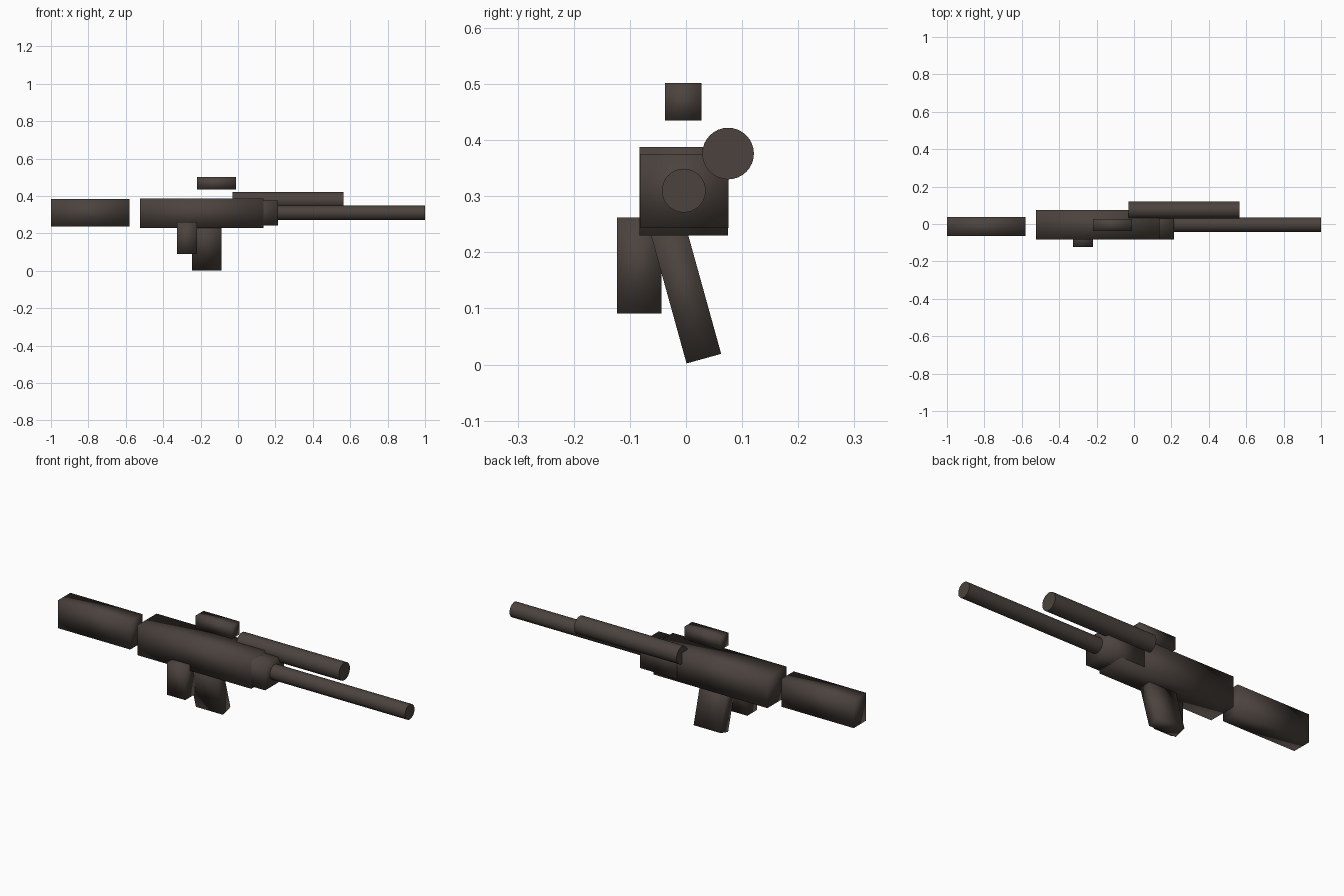
import bpy
import bmesh
import math
from mathutils import Vector

if "Cube" in bpy.data.objects:
    bpy.data.objects.remove(bpy.data.objects["Cube"])

dark = bpy.data.materials.new("dark_brown")
dark.diffuse_color = (0.07, 0.055, 0.047, 1)
dark.use_nodes = True
dark.node_tree.nodes["Principled BSDF"].inputs["Base Color"].default_value = dark.diffuse_color


def finish(obj, name):
    obj.name = name
    obj.data.materials.append(dark)
    for p in obj.data.polygons:
        p.use_smooth = True
    return obj


def box(name, x, y, z):
    """Box from (min, max) ranges on each axis."""
    mesh = bpy.data.meshes.new(name)
    obj = bpy.data.objects.new(name, mesh)
    bpy.context.collection.objects.link(obj)
    bm = bmesh.new()
    bmesh.ops.create_cube(bm, size=1)
    lo, hi = Vector((x[0], y[0], z[0])), Vector((x[1], y[1], z[1]))
    for v in bm.verts:
        v.co = (lo + hi) / 2 + v.co * (hi - lo)
    bm.to_mesh(mesh)
    bm.free()
    return finish(obj, name)


def tube(name, x, y, z, r):
    """Capped round tube running along x."""
    bpy.ops.mesh.primitive_cylinder_add(
        vertices=32, radius=r, depth=x[1] - x[0],
        location=((x[0] + x[1]) / 2, y, z), rotation=(0, math.pi / 2, 0))
    obj = finish(bpy.context.object, name)
    bpy.ops.object.shade_smooth_by_angle()
    return obj


# Main blocks along the length
box("stock", (-1.0, -0.58), (-0.065, 0.038), (0.238, 0.384))
box("receiver", (-0.525, 0.135), (-0.083, 0.075), (0.23, 0.388))
box("front_block", (0.0, 0.215), (-0.082, 0.0755), (0.243, 0.375))

# Round parts
tube("barrel", (0.20, 1.0), -0.004, 0.31, 0.039)
tube("side_tube", (-0.03, 0.565), 0.075, 0.376, 0.046)

# Floating top block and small side grip
box("top_sight", (-0.22, -0.01), (-0.037, 0.028), (0.435, 0.502))
box("side_grip", (-0.325, -0.22), (-0.123, -0.044), (0.091, 0.262))

# Sideways-leaning lower grip, pivoting about its lower corner
grip = box("lower_grip", (-0.245, -0.088), (0, 0.064), (0, 0.26))
grip.location = (0, 0.001, 0.002)
grip.rotation_euler.x = math.radians(15.5)
